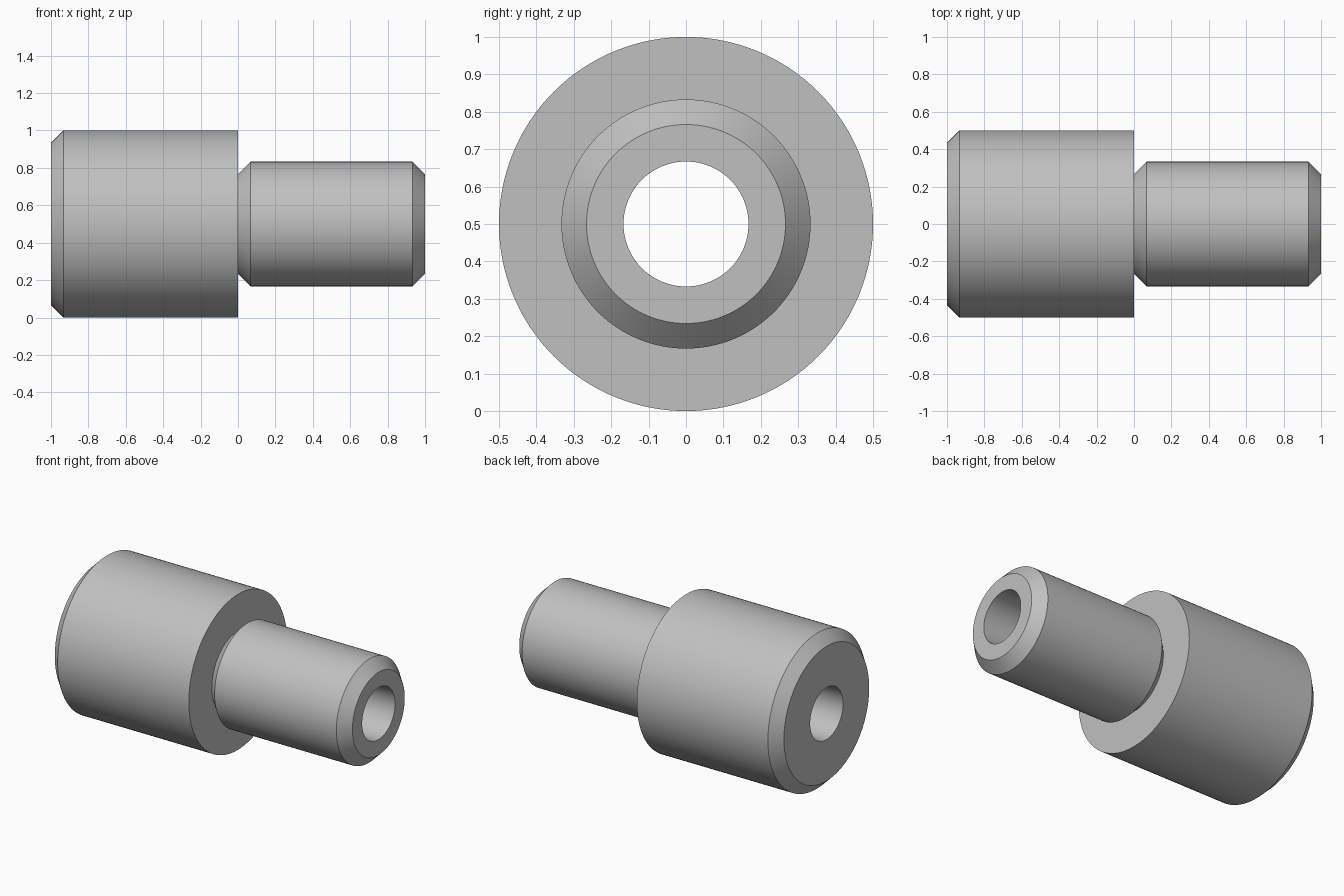
import bpy, bmesh, math
from mathutils import Matrix, Vector

cube = bpy.data.objects.get("Cube")
if cube:
    bpy.data.objects.remove(cube, do_unlink=True)

SIDES = 128
BODY_R, NECK_R, BORE_R, CHAMFER = 0.5, 0.333, 0.167, 0.067

# Plain grey metal
metal = bpy.data.materials.new("grey metal")
metal.use_nodes = True
grey = (0.53, 0.53, 0.53, 1)
metal.diffuse_color = grey
metal.node_tree.nodes["Principled BSDF"].inputs["Base Color"].default_value = grey


def lathe(name, profile):
    """Turn a closed (x, radius) profile around the x axis."""
    bm = bmesh.new()
    axis = Vector((0, 0, BODY_R))
    rings = []
    for x, r in profile:
        start = Vector((x, 0, r))
        rings.append([bm.verts.new(axis + Matrix.Rotation(math.tau * i / SIDES, 3, 'X') @ start)
                      for i in range(SIDES)])
    for a, b in zip(rings, rings[1:] + rings[:1]):
        for i in range(SIDES):
            j = (i + 1) % SIDES
            bm.faces.new((a[i], a[j], b[j], b[i]))
    bmesh.ops.recalc_face_normals(bm, faces=bm.faces)
    mesh = bpy.data.meshes.new(name)
    bm.to_mesh(mesh)
    bm.free()
    mesh.materials.append(metal)
    obj = bpy.data.objects.new(name, mesh)
    bpy.context.collection.objects.link(obj)
    bpy.ops.object.select_all(action='DESELECT')
    obj.select_set(True)
    bpy.context.view_layer.objects.active = obj
    bpy.ops.object.shade_smooth_by_angle(angle=math.radians(30))
    return obj


# Stepped bushing: chamfered wide body, narrower neck chamfered at both ends, through bore
lathe("stepped_bushing", [
    (-1, BORE_R),
    (-1, BODY_R - CHAMFER),
    (-1 + CHAMFER, BODY_R),
    (0, BODY_R),
    (0, NECK_R - CHAMFER),
    (CHAMFER, NECK_R),
    (1 - CHAMFER, NECK_R),
    (1, NECK_R - CHAMFER),
    (1, BORE_R),
])
